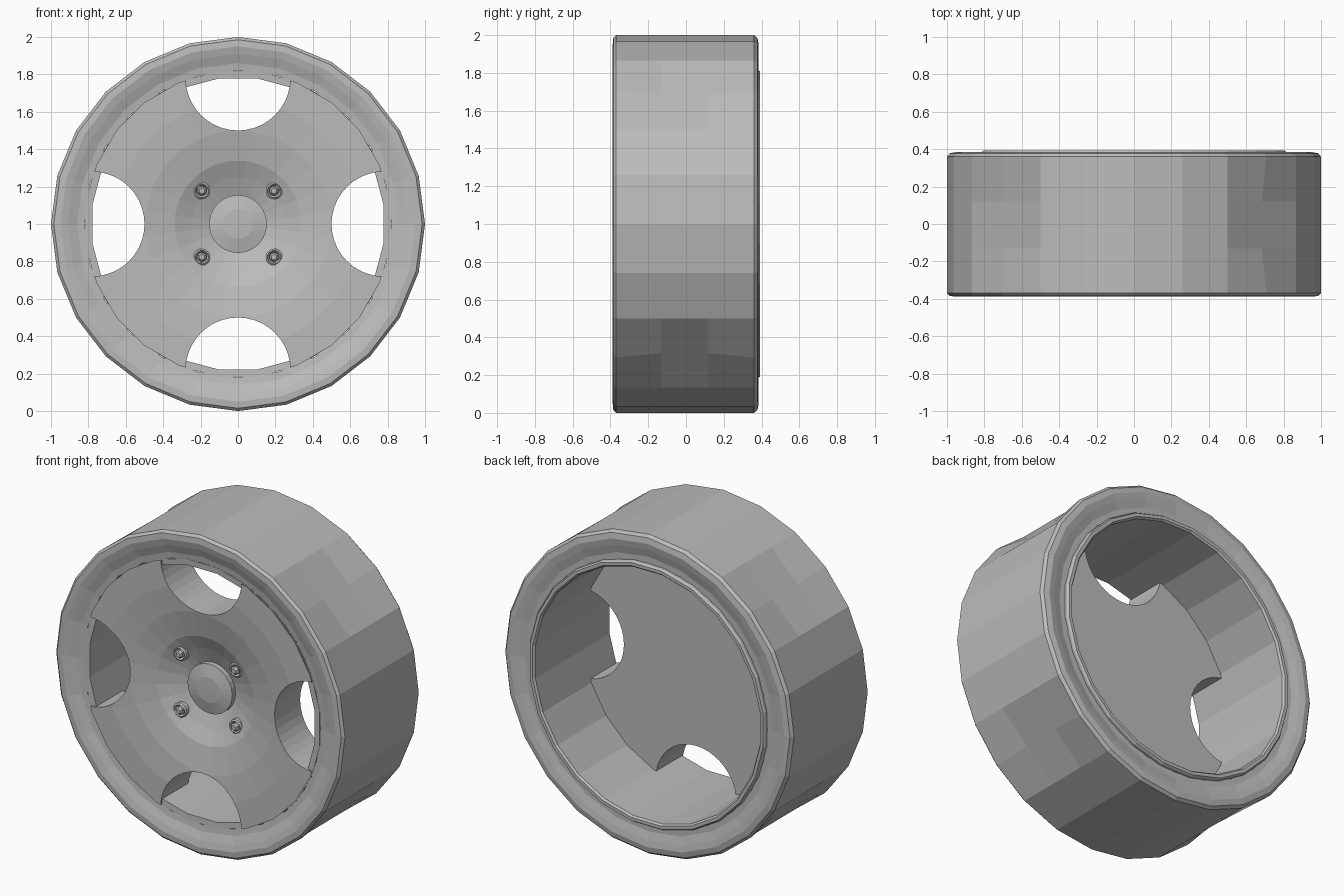
import bpy, bmesh
from math import sin, cos, pi, radians
from mathutils import Matrix

old = bpy.data.objects.get("Cube")
if old:
    bpy.data.objects.remove(old, do_unlink=True)

# Single metal colour
COLOUR = (0.5, 0.5, 0.5, 1)
metal = bpy.data.materials.new("plain_grey_metal")
metal.use_nodes = True
metal.diffuse_color = COLOUR
metal.node_tree.nodes["Principled BSDF"].inputs["Base Color"].default_value = COLOUR

SIDES = 24
HALF = pi / SIDES


def add_object(name, bm):
    bmesh.ops.recalc_face_normals(bm, faces=bm.faces)
    mesh = bpy.data.meshes.new(name)
    bm.to_mesh(mesh)
    bm.free()
    mesh.materials.append(metal)
    obj = bpy.data.objects.new(name, mesh)
    bpy.context.collection.objects.link(obj)
    return obj


def revolve(name, profile, sides=SIDES, phase=0.0, centre=(0, 1), flat_rows=()):
    """Turn (radius, y) points about the wheel axis; flat_rows get chords across the diagonals."""
    bm = bmesh.new()
    rings = []
    for row, (r, y) in enumerate(profile):
        ring = []
        for i in range(sides):
            a = phase + 2 * pi * i / sides
            rad = r
            if row in flat_rows and i % 6 == 3:
                rad = r * cos(radians(15))
            ring.append(bm.verts.new((centre[0] + rad * sin(a), y, centre[1] + rad * cos(a))))
        rings.append(ring)
    pairs = list(zip(rings, rings[1:]))
    if profile[0][0] > 0:
        pairs.append((rings[-1], rings[0]))
    for p, q in pairs:
        for i in range(sides):
            j = (i + 1) % sides
            bm.faces.new((p[i], p[j], q[j], q[i]))
    bmesh.ops.remove_doubles(bm, verts=bm.verts, dist=0.0005)
    return add_object(name, bm)


# Outer rim with a dished flange on both faces and a faceted tread surface
revolve("outer_rim", [
    (0.82, -0.355), (0.86, -0.36), (0.91, -0.378), (0.95, -0.388), (0.985, -0.385),
    (1.0, -0.37), (1.0, -0.13), (1.0, 0.12), (1.0, 0.36), (0.985, 0.378),
    (0.95, 0.385), (0.91, 0.378), (0.86, 0.365), (0.82, 0.365)], flat_rows=(6, 7))

# Inner barrel, turned half a step, ending in the rear lip
revolve("inner_barrel", [
    (0.785, -0.355), (0.823, -0.357), (0.823, 0.38), (0.815, 0.392),
    (0.795, 0.392), (0.785, 0.38)], phase=HALF)

# Wheel disc: shallow dish in front, flat behind
disc = revolve("wheel_disc", [
    (0, -0.24), (0.155, -0.245), (0.25, -0.28), (0.34, -0.32), (0.5, -0.352),
    (0.66, -0.366), (0.82, -0.366), (0.81, -0.34), (0.8, -0.1), (0, -0.1)], phase=HALF)

# Four round windows cut through the disc
bm = bmesh.new()
for x, z in ((0, 1), (1, 0), (0, -1), (-1, 0)):
    place = Matrix.Translation((0.78 * x, -0.25, 1 + 0.78 * z)) @ Matrix.Rotation(pi / 2, 4, 'X')
    bmesh.ops.create_cone(bm, cap_ends=True, segments=40, radius1=0.28, radius2=0.28,
                          depth=0.6, matrix=place)
cutter = add_object("window_cutter", bm)
cutter.hide_render = True
cut = disc.modifiers.new("windows", 'BOOLEAN')
cut.object = cutter
cut.operation = 'DIFFERENCE'
cut.solver = 'EXACT'
bpy.context.view_layer.objects.active = disc
bpy.ops.object.modifier_apply(modifier=cut.name)
bpy.data.objects.remove(cutter, do_unlink=True)

# Centre cap
revolve("centre_cap", [(0, -0.296), (0.08, -0.294), (0.155, -0.278), (0.155, -0.2), (0, -0.2)])

# Wheel bolts, each a nut on a collar
for sx in (-1, 1):
    for sz in (-1, 1):
        spot = (0.193 * sx, 1 + 0.177 * sz)
        side = ("left" if sx > 0 else "right") + ("_upper" if sz > 0 else "_lower")
        revolve("bolt_collar_" + side, [
            (0.026, -0.29), (0.036, -0.305), (0.045, -0.298), (0.045, -0.2), (0.026, -0.2)],
            sides=16, centre=spot)
        revolve("bolt_nut_" + side, [
            (0, -0.318), (0.016, -0.318), (0.027, -0.306), (0.027, -0.2), (0, -0.2)],
            sides=6, centre=spot)
